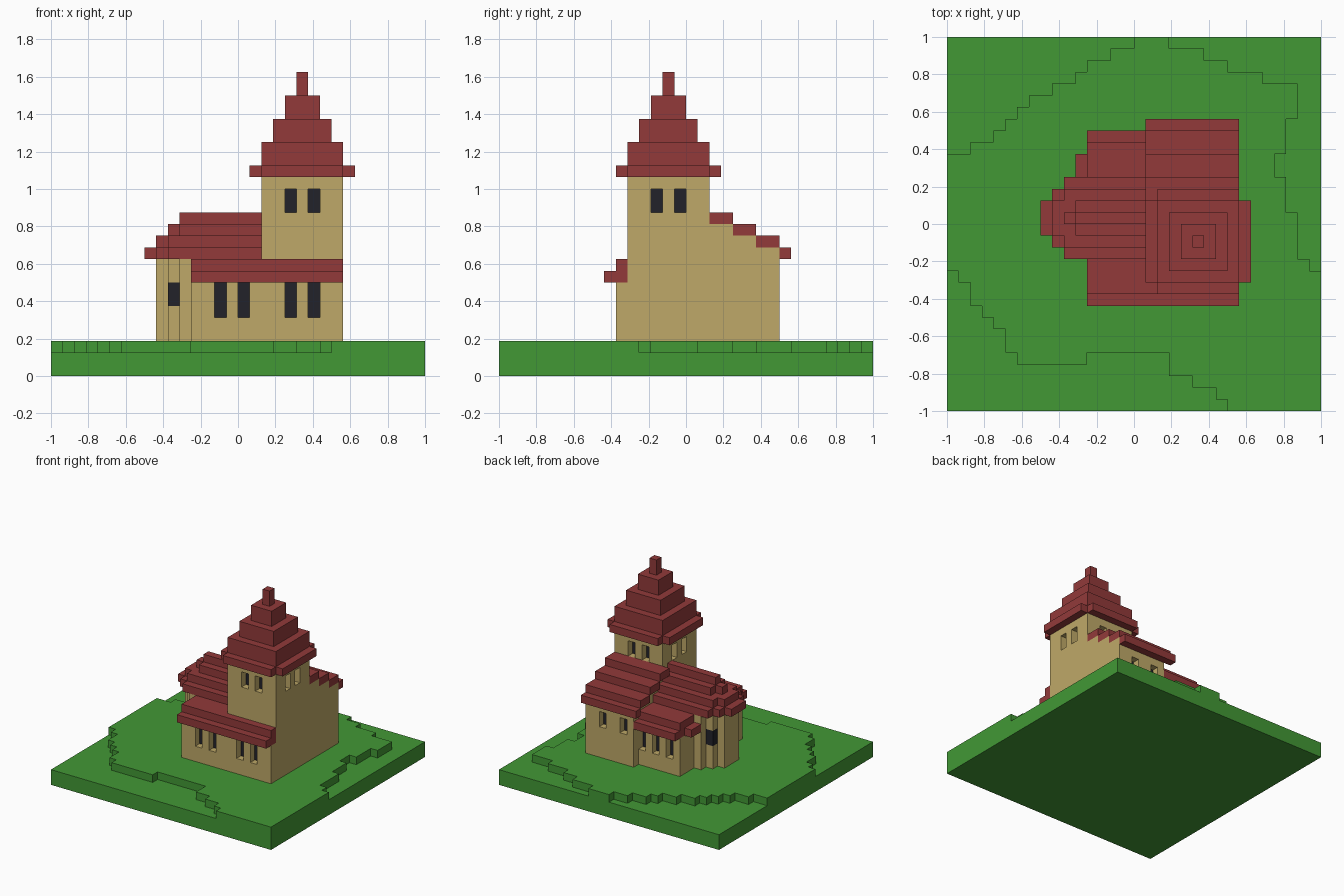
import bpy
import bmesh

if "Cube" in bpy.data.objects:
    bpy.data.objects.remove(bpy.data.objects["Cube"])

U = 1 / 16  # one block; all dimensions below are in blocks


def material(name, rgb):
    lin = [(c / 255 / 12.92) if c < 11 else ((c / 255 + 0.055) / 1.055) ** 2.4 for c in rgb]
    m = bpy.data.materials.new(name)
    m.use_nodes = True
    m.diffuse_color = (*lin, 1)
    m.node_tree.nodes["Principled BSDF"].inputs["Base Color"].default_value = (*lin, 1)
    return m


GREEN = material("grass green", (66, 152, 53))
RED = material("roof red", (146, 58, 58))
TAN = material("wall sandstone", (191, 169, 104))
DARK = material("window dark", (34, 34, 42))


def finish(name, bm, mat):
    bmesh.ops.recalc_face_normals(bm, faces=bm.faces)
    me = bpy.data.meshes.new(name)
    bm.to_mesh(me)
    bm.free()
    me.materials.append(mat)
    ob = bpy.data.objects.new(name, me)
    bpy.context.collection.objects.link(ob)
    return ob


def add_prism(bm, pts, lo, hi, axis="z"):
    """Extrude an outline of (x, y), or of (y, z) when axis is x."""
    def place(p, h):
        v = (p[0], p[1], h) if axis == "z" else (h, p[0], p[1])
        return bm.verts.new([c * U for c in v])
    a = [place(p, lo) for p in pts]
    b = [place(p, hi) for p in pts]
    n = len(pts)
    bm.faces.new(a[::-1])
    bm.faces.new(b)
    for i in range(n):
        j = (i + 1) % n
        bm.faces.new((a[i], a[j], b[j], b[i]))


def prism(name, pts, lo, hi, mat, axis="z"):
    bm = bmesh.new()
    add_prism(bm, pts, lo, hi, axis)
    return finish(name, bm, mat)


def boxes(name, items, mat):
    """Each item is x0, x1, y0, y1, z0, z1."""
    bm = bmesh.new()
    for x0, x1, y0, y1, z0, z1 in items:
        add_prism(bm, [(x0, y0), (x1, y0), (x1, y1), (x0, y1)], z0, z1)
    return finish(name, bm, mat)


def stepped(columns, x_end):
    """Outline symmetric about y = 0.5, widening at each (x, half width)."""
    side = []
    last = None
    for x, h in columns:
        if last is not None:
            side.append((x, last))
        side.append((x, h))
        last = h
    side.append((x_end, last))
    return [(x, 0.5 - h) for x, h in side] + [(x, 0.5 + h) for x, h in reversed(side)]


def cut(wall, openings):
    """Cut window openings out of a wall block."""
    cutter = boxes("window_cutter", openings, TAN)
    cutter.hide_render = True
    mod = wall.modifiers.new("windows", "BOOLEAN")
    mod.operation = "DIFFERENCE"
    mod.solver = "EXACT"
    mod.object = cutter
    dg = bpy.context.evaluated_depsgraph_get()
    me = bpy.data.meshes.new_from_object(wall.evaluated_get(dg))
    wall.modifiers.clear()
    wall.data = me
    bpy.data.objects.remove(cutter)


E = 0.05   # lets cutters stick out of the wall
T = 0.1    # glass thickness
glass = []


def windows(wall, axis, face, out, starts, z0, z1):
    """Row of one-block-deep windows on a wall face pointing along out."""
    holes = []
    back = face - out
    for s in starts:
        d = sorted((back, face + out * E))
        g = sorted((back, back + out * T))
        if axis == "y":
            holes.append((s, s + 1, *d, z0, z1))
            glass.append((s, s + 1, *g, z0, z1))
        else:
            holes.append((*d, s, s + 1, z0, z1))
            glass.append((*g, s, s + 1, z0, z1))
    return holes


# Ground slab and the raised, jagged lawn (alternating x and y moves)
boxes("ground_slab", [(-16, 16, -16, 16, 0, 2)], GREEN)
moves = [-15, -5, -14, -7, -13, -8, -12, -9, -11, -11, -10, -12, -4, -11, 3, -13,
         5, -14, 7, -15, 8, -16, 16, -4, 15, -3, 14, 1, 13, 4, 12, 6, 13, 9, 14, 12,
         11, 13, 8, 14, 6, 15, 3, 16, 0, 15, -2, 14, -4, 13, -5, 12, -7, 11, -9, 10,
         -10, 9, -11, 8, -12, 7, -14, 6, -16]
pos = [-16, -4]
outline = [tuple(pos)]
for i, v in enumerate(moves):
    pos[i % 2] = v
    outline.append(tuple(pos))
prism("raised_lawn", outline, 2, 3, GREEN)

# Tower with two windows on each side
tower = boxes("tower_walls", [(2, 9, -5, 2, 3, 17)], TAN)
cut(tower, windows(tower, "y", -5, -1, (4, 6), 14, 16)
    + windows(tower, "y", 2, 1, (4, 6), 14, 16)
    + windows(tower, "x", 9, 1, (-3, -1), 14, 16)
    + windows(tower, "x", 2, -1, (-3, -1), 14, 16))

# Tower roof: cross-shaped eaves, then shrinking tiers
eaves = [(1, -5), (2, -5), (2, -6), (9, -6), (9, -5), (10, -5),
         (10, 2), (9, 2), (9, 3), (2, 3), (2, 2), (1, 2)]
prism("tower_eaves", eaves, 17, 18, RED)
boxes("tower_spire", [(2 + i, 9 - i, -5 + i, 2 - i, 18 + 2 * i, 20 + 2 * i)
                      for i in range(4)], RED)

# Nave and aisle walls
aisle = prism("aisle_walls", [(-4, -6), (9, -6), (9, -5), (2, -5), (2, 7), (-4, 7)], 3, 8, TAN)
cut(aisle, windows(aisle, "y", -6, -1, (-2, 0, 4, 6), 5, 8)
    + windows(aisle, "y", 7, 1, (-3, -1, 1), 5, 8))
boxes("nave_upper_walls", [(-4, 2, -5, 6, 8, 9)], TAN)

# Aisle roofs, front and back
boxes("aisle_roof_front", [(-4, 9, -7, -5, 8, 9), (-4, 9, -6, -5, 9, 10),
                           (-4, 2, -5, 0.5, 9, 10)], RED)
boxes("aisle_roof_back", [(-4, 2, 6, 8, 8, 9), (-4, 2, 0.5, 7, 9, 10),
                          (-5, -4, 4, 6, 8, 9)], RED)

# Stepped apse with dark corner windows
apse = prism("apse_walls", stepped([(-7, 1.5), (-6, 2.5), (-5, 3.5)], -4), 3, 10, TAN)
cut(apse, [(-6 - E, -5, -2 - E, -1, 6, 8), (-6 - E, -5, 2, 3 + E, 6, 8)])
boxes("apse_windows", [(-6, -5, -2, -1, 6, 8), (-6, -5, 2, 3, 6, 8)], DARK)

# Nave roof tiers, rounded off in steps over the apse
tiers = [[(-8, 1.5), (-7, 2.5), (-6, 3.5)],
         [(-7, 1.5), (-6, 2.5)],
         [(-6, 0.5), (-5, 1.5)],
         [(-5, 0.5)]]
for i, cols in enumerate(tiers):
    prism(f"nave_roof_tier_{i + 1}", stepped(cols, 2), 10 + i, 11 + i, RED)

# Rear transept with a stepped lean-to roof
transept = prism("transept_walls", [(2, 3), (8, 3), (8, 11), (6, 11), (6, 12), (4, 12),
                                    (4, 13), (2, 13)], 2, 9, TAN, "x")
cut(transept, windows(transept, "y", 8, 1, (3, 6), 7, 9))
boxes("transept_roof", [(1, 9, 2, 4, 13, 14), (1, 9, 4, 6, 12, 13),
                        (1, 9, 6, 8, 11, 12), (1, 9, 8, 9, 10, 11)], RED)

# Dark panes at the back of all recessed windows
boxes("window_panes", glass, DARK)
